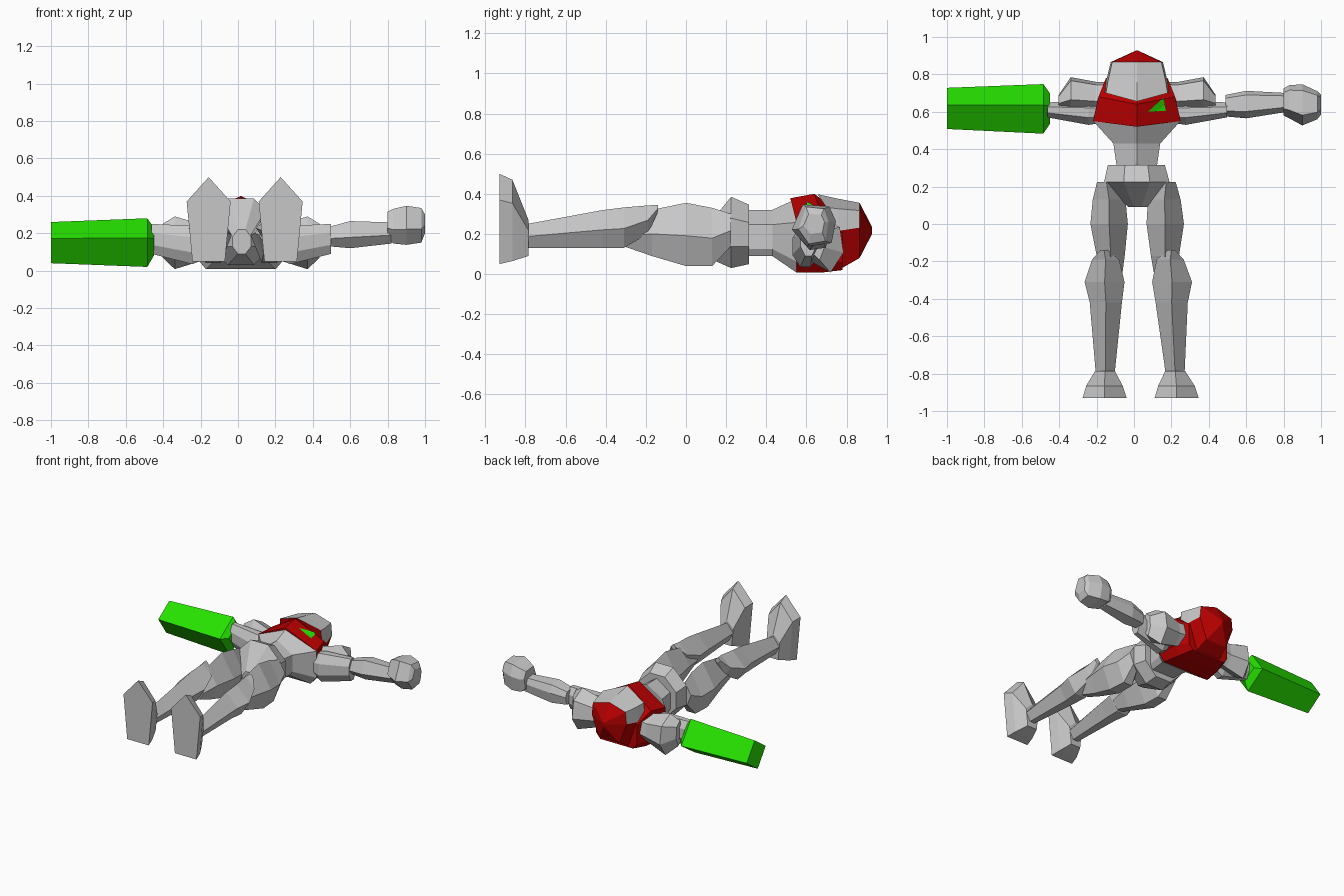
import bpy, bmesh
from mathutils import Vector

if "Cube" in bpy.data.objects:
    bpy.data.objects.remove(bpy.data.objects["Cube"])

CX = 0.017  # centre line of the body


def material(name, rgb):
    m = bpy.data.materials.new(name)
    m.diffuse_color = (*rgb, 1)
    m.use_nodes = True
    m.node_tree.nodes["Principled BSDF"].inputs["Base Color"].default_value = m.diffuse_color
    return m


GREY = material("light grey", (0.57, 0.57, 0.57))
RED = material("red", (0.5, 0.0, 0.0))
GREEN = material("green", (0.02, 0.77, 0.0))

# Cross-sections in a unit square: (across, up)
RIDGED = [(.5, 1), (1, .48), (.7, 0), (.3, 0), (0, .48)]
CHEST = [(.5, 1), (1, .68), (1, .15), (.9, 0), (.1, 0), (0, .15), (0, .68)]
HELMET = [(.5, 1), (.97, .86), (1, .55), (.8, 0), (.2, 0), (0, .55), (.03, .86)]
OCT = [(.3, 1), (.7, 1), (1, .7), (1, .3), (.7, 0), (.3, 0), (0, .3), (0, .7)]
HEX = [(.35, 1), (.9, .8), (1, .35), (.65, 0), (.1, .2), (0, .65)]
BLOCK = [(.25, 1), (.85, .95), (1, .6), (.9, .08), (.35, 0), (0, .4)]
DIAMOND = [(.58, 1), (1, .4), (.42, 0), (0, .6)]


def loft(name, shape, rings, mats, axis="y", place=lambda p: p):
    """Skin a cross-section through rings of (position, u0, u1, z0, z1)."""
    bm = bmesh.new()
    loops = []
    for t, u0, u1, z0, z1 in rings:
        loop = []
        for a, b in shape:
            u, z = u0 + (u1 - u0) * a, z0 + (z1 - z0) * b
            p = (u, t, z) if axis == "y" else (t, u, z)
            loop.append(bm.verts.new(place(Vector(p))))
        loops.append(loop)
    n = len(shape)
    for A, B in zip(loops, loops[1:]):
        for i in range(n):
            j = (i + 1) % n
            bm.faces.new((A[i], A[j], B[j], B[i]))
    bm.faces.new(loops[0])
    bm.faces.new(loops[-1])
    bmesh.ops.recalc_face_normals(bm, faces=bm.faces)
    me = bpy.data.meshes.new(name)
    bm.to_mesh(me)
    bm.free()
    for m in mats:
        me.materials.append(m)
    ob = bpy.data.objects.new(name, me)
    bpy.context.collection.objects.link(ob)
    return ob


# Torso
loft("pelvis", OCT, [(.09, -.03, .07, .09, .22), (.225, -.16, .19, .03, .385),
                     (.315, -.14, .165, .05, .345)], [GREY])
loft("abdomen", CHEST, [(.29, -.09, .12, .09, .32), (.43, -.11, .14, .09, .32),
                        (.55, -.218, .248, .008, .375)], [GREY])
chest = loft("chest", CHEST, [(.55, -.219, .249, .009, .378), (.68, -.19, .22, .008, .40),
                              (.78, -.15, .18, .02, .29)], [RED])
for v in chest.data.vertices:  # pointed ridge of the breastplate
    if v.co.z > .37:
        v.co.y = .52 if v.co.y < .6 else .64
chest.data.update()

# Helmet with a grey face plate over its upper front
head = loft("helmet", HELMET, [(.70, -.16, .19, .01, .385), (.76, -.15, .18, .02, .375),
                               (.865, -.125, .155, .08, .355),
                               (.927, .010, .022, .20, .235)], [RED, GREY])
for v in head.data.vertices:  # face plate comes to a point above the breastplate
    if v.co.y < .71 and v.co.z > .37:
        v.co.y, v.co.z = .655, .398
for f in head.data.polygons:
    f.material_index = int(f.center.z > .25 and f.center.y < .87)

# Triangular chest badge, draped in small steps over the breastplate
bpy.context.view_layer.update()
bm = bmesh.new()
A, B, C = (Vector(p) for p in ((.075, .60, 2), (.17, .605, 2), (.157, .675, 2)))
N = 8
grid = {}
for i in range(N + 1):
    for j in range(N + 1 - i):
        p = A + (B - A) * (i / N) + (C - A) * (j / N)
        hit, loc, nor, idx = chest.ray_cast(p, Vector((0, 0, -1)))
        grid[i, j] = bm.verts.new(loc + Vector((0, 0, .008)))
for i in range(N):
    for j in range(N - i):
        bm.faces.new((grid[i, j], grid[i + 1, j], grid[i, j + 1]))
        if i + j < N - 1:
            bm.faces.new((grid[i + 1, j], grid[i + 1, j + 1], grid[i, j + 1]))
me = bpy.data.meshes.new("chest_badge")
bm.to_mesh(me)
bm.free()
me.materials.append(GREEN)
bpy.context.collection.objects.link(bpy.data.objects.new("chest_badge", me))

# Limbs that repeat on both sides
for side, s in (("right", -1), ("left", 1)):
    def leg(p, s=s):
        return Vector((CX - .02 * p.y + s * p.x, p.y, p.z))

    def arm(p, s=s):
        return Vector((CX + s * p.x, p.y, p.z))

    loft(side + "_thigh", RIDGED, [(.225, .11, .21, .14, .30), (.13, .06, .235, .04, .33),
                                   (0, .05, .25, .04, .355), (-.17, .07, .22, .09, .32),
                                   (-.30, .09, .21, .135, .25)], [GREY], place=leg)
    loft(side + "_shin", RIDGED, [(-.14, .16, .20, .31, .345), (-.19, .10, .245, .20, .342),
                                  (-.31, .074, .287, .13, .332), (-.42, .09, .262, .13, .318),
                                  (-.79, .135, .238, .13, .25)], [GREY], place=leg)

    # Foot: sole outline in the upright plane, shrinking to the ankle
    foot = [(.5, 1), (1, .71), (.87, 0), (.13, 0), (0, .71)]
    loft(side + "_foot", foot, [(-.93, .075, .31, .05, .50), (-.865, .095, .29, .065, .47),
                                (-.785, .135, .24, .09, .27)], [GREY], place=leg)

    # Shoulder pad and upper arm
    loft(side + "_shoulder", HEX, [(.15, .61, .76, .07, .25), (.22, .60, .76, .05, .25),
                                   (.355, .60, .785, .008, .29), (.42, .62, .69, .07, .25)],
         [GREY], "x", arm)
    loft(side + "_upper_arm", OCT, [(.19, .54, .65, .07, .22), (.26, .53, .66, .035, .24),
                                    (.48, .57, .65, .09, .25)], [GREY], "x", arm)

# Left forearm and fist
loft("left_forearm", BLOCK, [(.49, .575, .69, .13, .235), (.60, .565, .712, .12, .265),
                             (.82, .60, .70, .145, .258)], [GREY], "x")
loft("left_fist", BLOCK, [(.80, .58, .725, .17, .315), (.83, .565, .742, .145, .33),
                          (.90, .527, .747, .138, .347), (.98, .56, .71, .15, .335),
                          (1.0, .585, .69, .20, .30)], [GREY], "x")

# Right arm cannon
loft("arm_cannon", DIAMOND, [(-1.0, .508, .728, .04, .26), (-.485, .483, .748, .02, .28),
                             (-.45, .535, .70, .08, .23)], [GREEN], "x")
